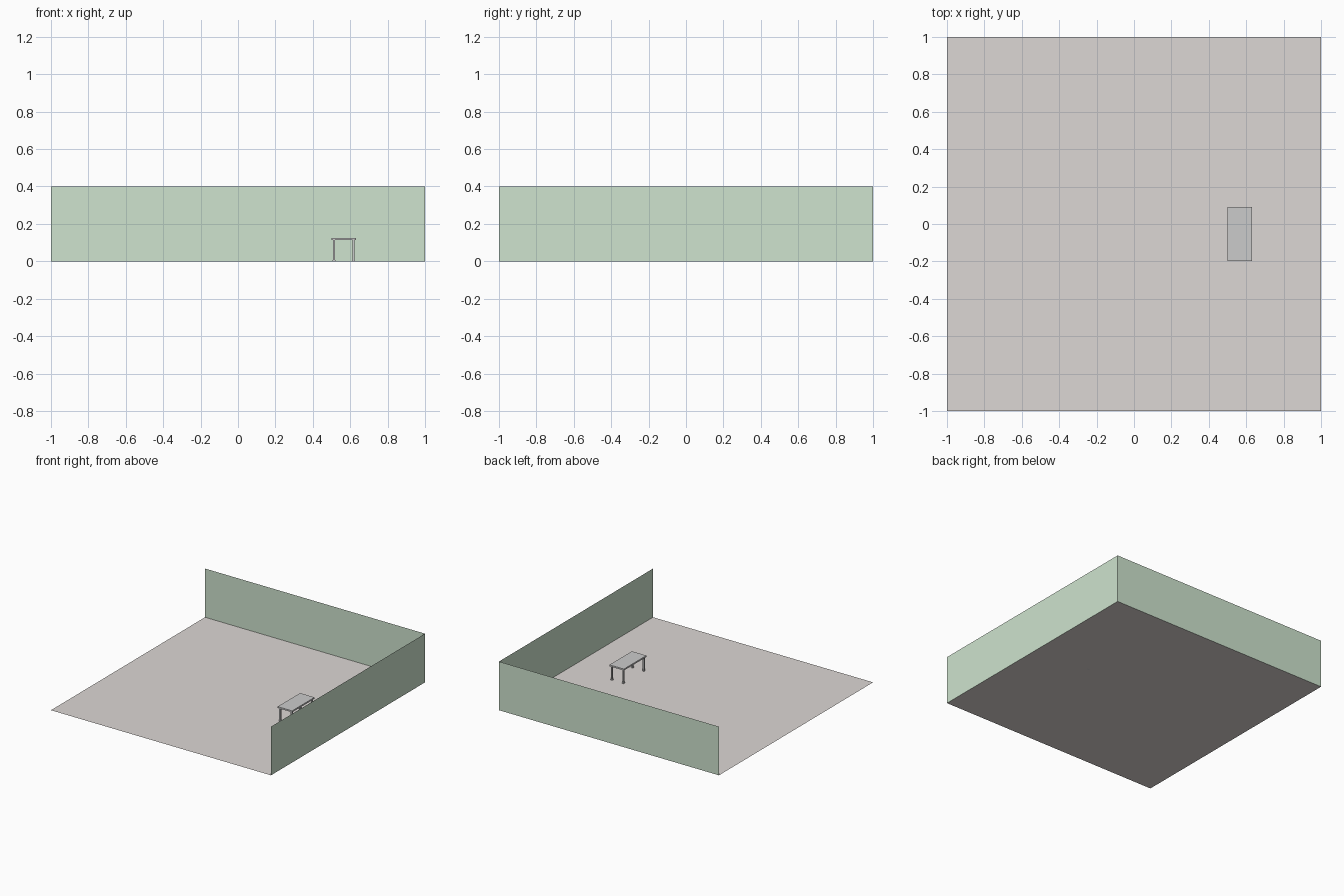
import bpy, bmesh
from mathutils import Matrix, Vector

if "Cube" in bpy.data.objects:
    bpy.data.objects.remove(bpy.data.objects["Cube"])


def material(name, color):
    m = bpy.data.materials.new(name)
    m.diffuse_color = color
    m.use_nodes = True
    m.node_tree.nodes["Principled BSDF"].inputs["Base Color"].default_value = m.diffuse_color
    return m


def finish(name, bm, mat=None):
    me = bpy.data.meshes.new(name)
    bm.to_mesh(me)
    bm.free()
    ob = bpy.data.objects.new(name, me)
    bpy.context.collection.objects.link(ob)
    if mat:
        me.materials.append(mat)
    return ob


def panel(name, corners, mat):
    bm = bmesh.new()
    bm.faces.new([bm.verts.new(c) for c in corners])
    return finish(name, bm, mat)


def add_box(bm, lo, hi):
    lo, hi = Vector(lo), Vector(hi)
    m = Matrix.Translation((lo + hi) / 2) @ Matrix.Diagonal((*(hi - lo), 1))
    bmesh.ops.create_cube(bm, size=1, matrix=m)


green = material("wall_green", (0.62, 0.77, 0.62, 1))
stone = material("floor_stone", (0.72, 0.68, 0.66, 1))

# Room: floor and two thin walls, facing into the room
H = 0.4
panel("floor", [(-1, -1, 0), (1, -1, 0), (1, 1, 0), (-1, 1, 0)], stone)
panel("back_wall", [(-1, 1, 0), (1, 1, 0), (1, 1, H), (-1, 1, H)], green)
panel("right_wall", [(1, 1, 0), (1, -1, 0), (1, -1, H), (1, 1, H)], green)

# Table top
X0, X1, Y0, Y1, TOP, UNDER = 0.50, 0.631, -0.199, 0.092, 0.125, 0.113
bm = bmesh.new()
add_box(bm, (X0, Y0, UNDER), (X1, Y1, TOP))
finish("table_top", bm)

# Table legs: square post with a slightly wider foot
INSET, POST, FOOT = 0.0135, 0.006, 0.0075
for xn, x in (("left", X0 + INSET), ("right", X1 - INSET)):
    for yn, y in (("front", Y0 + INSET), ("back", Y1 - INSET)):
        bm = bmesh.new()
        add_box(bm, (x - POST, y - POST, 0.008), (x + POST, y + POST, UNDER))
        add_box(bm, (x - FOOT, y - FOOT, 0), (x + FOOT, y + FOOT, 0.008))
        finish(f"table_leg_{yn}_{xn}", bm)
